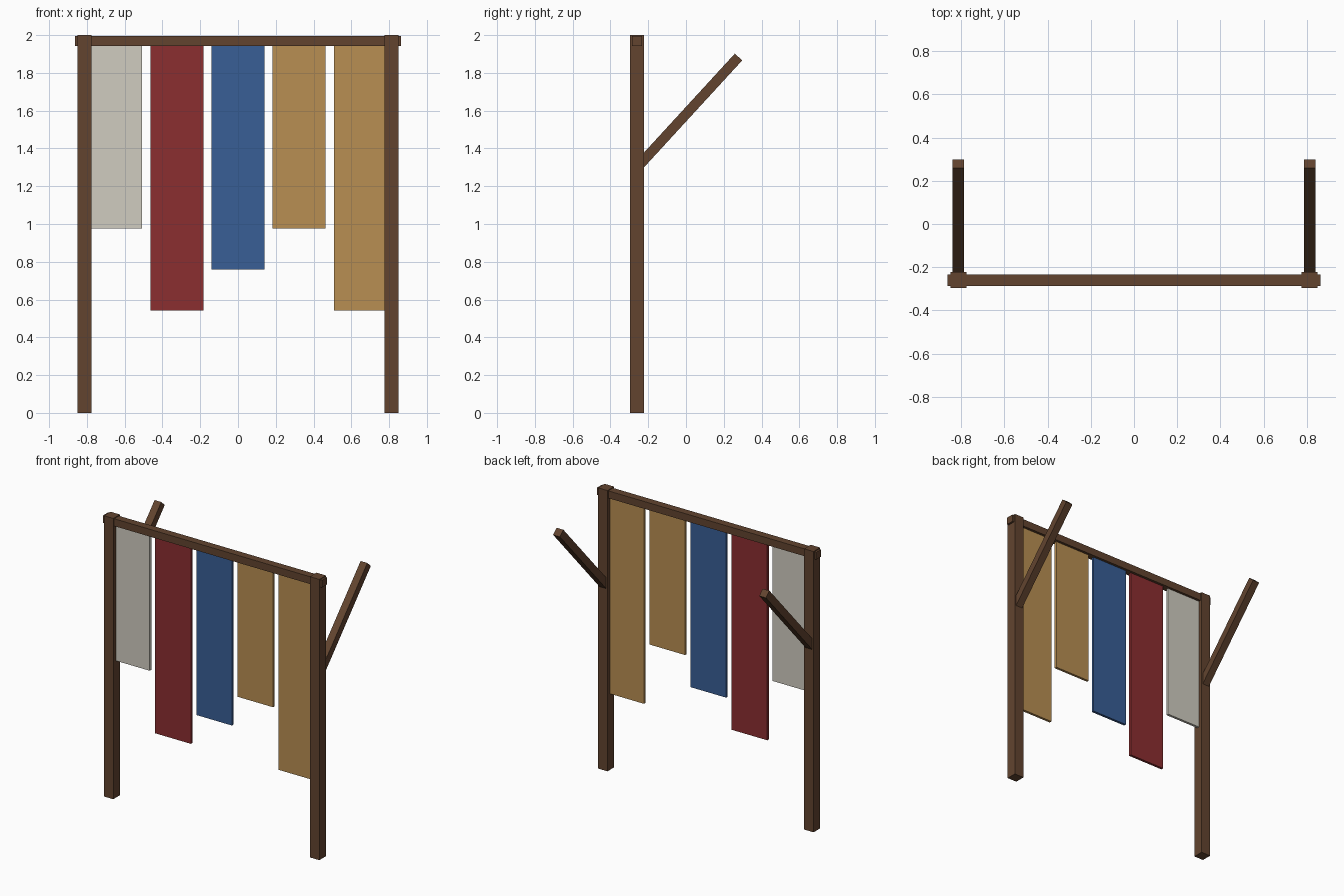
import bpy, math
from mathutils import Vector

if "Cube" in bpy.data.objects:
    bpy.data.objects.remove(bpy.data.objects["Cube"])


def linear(c):
    c /= 255
    return c / 12.92 if c <= 0.04045 else ((c + 0.055) / 1.055) ** 2.4


def material(name, r, g, b):
    m = bpy.data.materials.new(name)
    m.diffuse_color = (linear(r), linear(g), linear(b), 1)
    m.use_nodes = True
    m.node_tree.nodes["Principled BSDF"].inputs["Base Color"].default_value = m.diffuse_color
    return m


WOOD = material("brown_wood", 98, 68, 47)
CREAM = material("cream_cloth", 208, 204, 192)
RED = material("red_cloth", 139, 46, 48)
BLUE = material("blue_cloth", 56, 94, 150)
TAN = material("tan_cloth", 184, 142, 82)


def box(name, centre, size, mat, tilt=0.0):
    bpy.ops.mesh.primitive_cube_add(size=1, location=centre, rotation=(tilt, 0, 0))
    ob = bpy.context.object
    ob.name = name
    ob.scale = size
    ob.data.materials.append(mat)
    return ob


Y = -0.26          # depth of the frame plane
POST_X = 0.812

# Posts and the braces leaning back from them
start = Vector((0, Y, 1.298))
end = Vector((0, 0.278, 1.884))
run = end - start
for side, sx in (("left", -1), ("right", 1)):
    box(f"{side}_post", (sx * POST_X, Y, 1.0), (0.074, 0.074, 2.0), WOOD)
    mid = (start + end) / 2
    box(f"{side}_brace", (sx * POST_X, mid.y, mid.z), (0.053, run.length, 0.053),
        WOOD, math.atan2(run.z, run.y))

# Crossbeam passing through both posts
box("crossbeam", (0, Y, 1.968), (1.726, 0.054, 0.052), WOOD)

# Hanging cloth panels of varied length
TOP = 1.945
panels = [(CREAM, 0.976), (RED, 0.542), (BLUE, 0.759), (TAN, 0.976), (TAN, 0.542)]
for i, (mat, bottom) in enumerate(panels):
    box(f"cloth_panel_{i + 1}", ((i - 2) * 0.324, Y, (TOP + bottom) / 2),
        (0.281, 0.018, TOP - bottom), mat)
